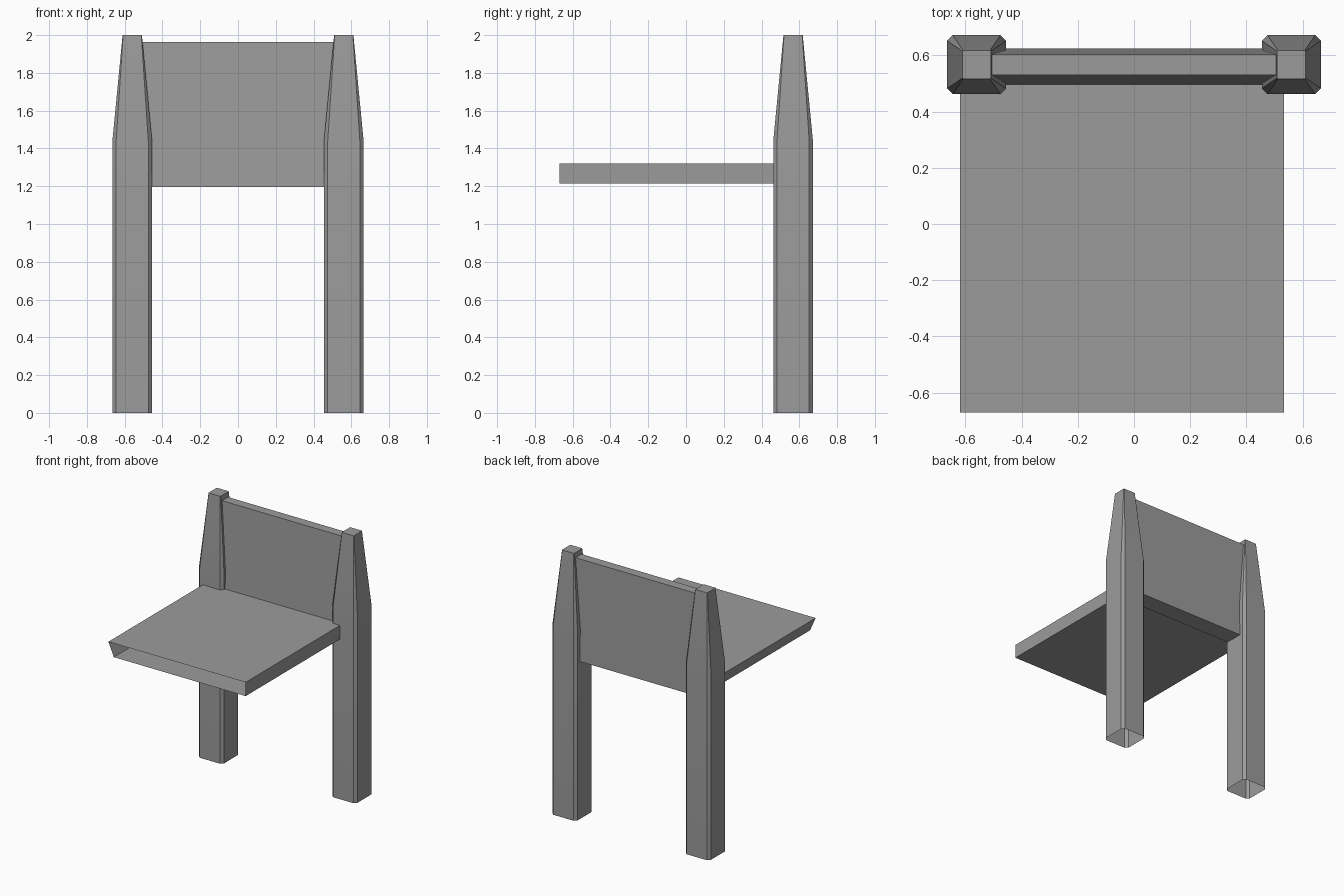
import bpy
import bmesh
import math

if "Cube" in bpy.data.objects:
    bpy.data.objects.remove(bpy.data.objects["Cube"])

grey = bpy.data.materials.new("dark_grey")
grey.diffuse_color = (0.33, 0.33, 0.33, 1.0)
grey.use_nodes = True
grey.node_tree.nodes["Principled BSDF"].inputs["Base Color"].default_value = grey.diffuse_color


def make_object(name, verts, faces):
    mesh = bpy.data.meshes.new(name)
    mesh.from_pydata(verts, [], faces)
    bm = bmesh.new()
    bm.from_mesh(mesh)
    bmesh.ops.recalc_face_normals(bm, faces=bm.faces[:])
    bm.to_mesh(mesh)
    bm.free()
    mesh.materials.append(grey)
    obj = bpy.data.objects.new(name, mesh)
    bpy.context.collection.objects.link(obj)
    return obj


def octagon(cx, cy, hx, hy, c, z):
    """Chamfered rectangle ring, counter-clockwise from above."""
    pts = [(hx, -hy + c), (hx, hy - c), (hx - c, hy), (-hx + c, hy),
           (-hx, hy - c), (-hx, -hy + c), (-hx + c, -hy), (hx - c, -hy)]
    return [(cx + x, cy + y, z) for x, y in pts]


def bridge(rings, n):
    """Quads joining consecutive closed rings of n points."""
    return [(r * n + i, r * n + (i + 1) % n, (r + 1) * n + (i + 1) % n, (r + 1) * n + i)
            for r in range(rings - 1) for i in range(n)]


# Posts: chamfered shaft with tapered top, open underneath, mirrored across x
sections = [(0.105, 0.02, 0.0), (0.105, 0.02, 1.44), (0.051, 0.003, 2.0)]
verts = [p for h, c, z in sections for p in octagon(0.56, 0.567, h, h, c, z)]
post = make_object("back_posts", verts, bridge(3, 8) + [tuple(range(16, 24))])
post.modifiers.new("Mirror", "MIRROR").use_axis[0] = True

# Soft shading over the shallow taper bend, crisp chamfers
bpy.context.view_layer.objects.active = post
post.select_set(True)
bpy.ops.object.shade_smooth_by_angle(angle=math.radians(20))

# Backrest: panel that thins towards the top, ends hidden in the posts
profile = [(0.487, 1.197), (0.625, 1.197), (0.603, 1.963), (0.531, 1.963)]
verts = [(x, y, z) for x in (-0.508, 0.508) for y, z in profile]
make_object("backrest", verts, bridge(2, 4))

# Seat: sleeve open at front and back, left wall slanted
profile = [(-0.574, 1.215), (-0.62, 1.32), (0.533, 1.32), (0.533, 1.215)]
verts = [(x, y, z) for y in (-0.67, 0.5) for x, z in profile]
make_object("seat", verts, bridge(2, 4))
